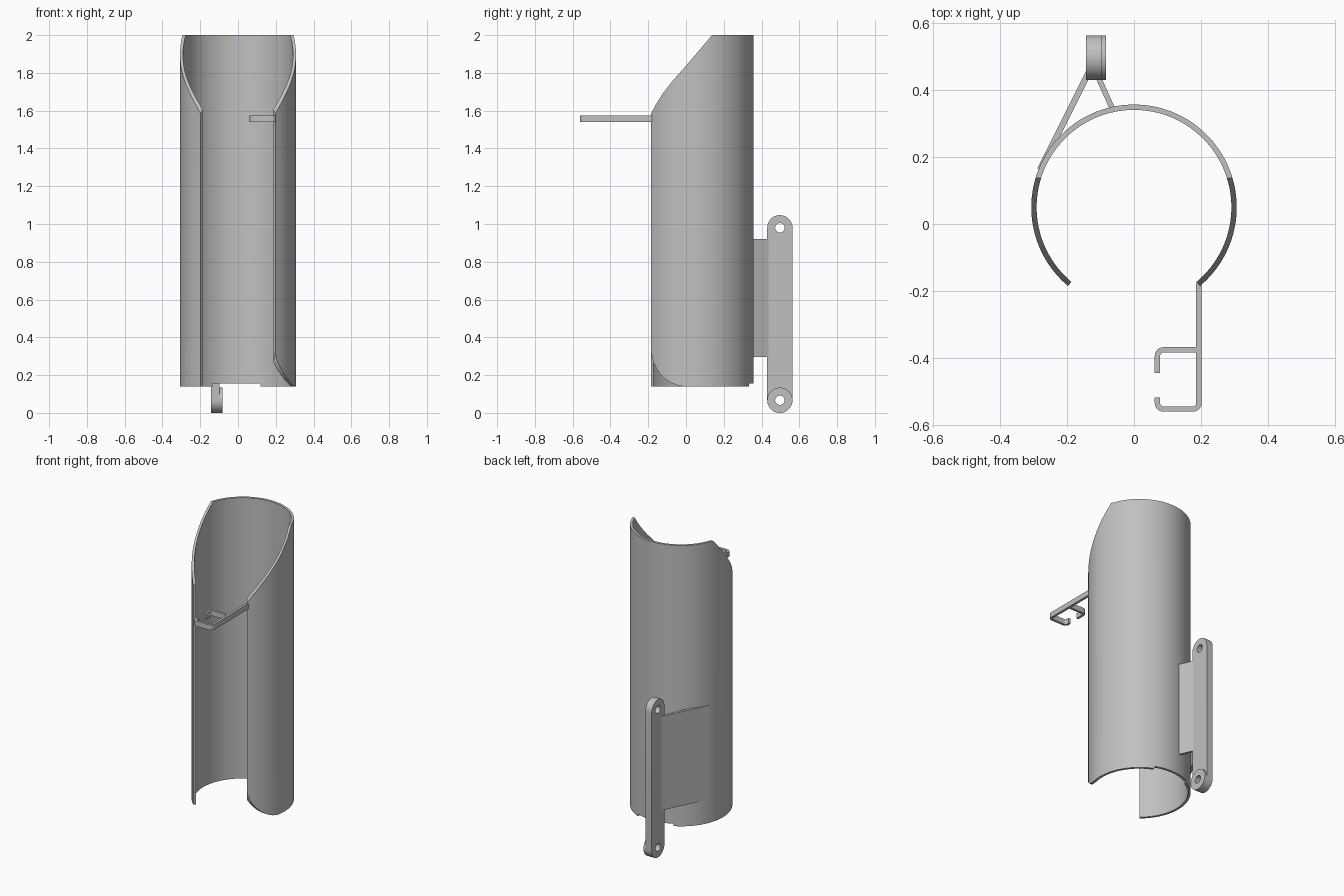
import bpy, bmesh
from math import sin, cos, pi, radians
from mathutils import Vector

cube = bpy.data.objects.get("Cube")
if cube:
    bpy.data.objects.remove(cube, do_unlink=True)

grey = bpy.data.materials.new("plain grey")
grey.use_nodes = True
COLOUR = (0.53, 0.53, 0.53, 1)
grey.diffuse_color = COLOUR
grey.node_tree.nodes["Principled BSDF"].inputs["Base Color"].default_value = COLOUR


def prism(name, outline, lo, hi, axis="z"):
    """Extrude an (x, y) outline along z, or a (y, z) outline along x."""
    bm = bmesh.new()
    place = (lambda p: (p[0], p[1], lo)) if axis == "z" else (lambda p: (lo, p[0], p[1]))
    face = bm.faces.new([bm.verts.new(place(p)) for p in outline])
    new = bmesh.ops.extrude_face_region(bm, geom=[face])["geom"]
    step = Vector((0, 0, hi - lo) if axis == "z" else (hi - lo, 0, 0))
    bmesh.ops.translate(bm, vec=step, verts=[g for g in new if isinstance(g, bmesh.types.BMVert)])
    bmesh.ops.recalc_face_normals(bm, faces=bm.faces)
    mesh = bpy.data.meshes.new(name)
    bm.to_mesh(mesh)
    bm.free()
    mesh.materials.append(grey)
    ob = bpy.data.objects.new(name, mesh)
    bpy.context.collection.objects.link(ob)
    return ob


def arc(cx, cy, rx, ry, start, end, n):
    steps = [radians(start + (end - start) * i / n) for i in range(n + 1)]
    return [(cx + rx * cos(t), cy + ry * sin(t)) for t in steps]


def rounded(path, r, n=6):
    """Replace the inner corners of a path with small curves."""
    pts = [Vector(p) for p in path]
    out = [pts[0]]
    for a, b, c in zip(pts, pts[1:], pts[2:]):
        u, v = (a - b).normalized(), (c - b).normalized()
        centre = b + (u + v) * r
        out += [centre - v * r * cos(t) - u * r * sin(t)
                for t in (i * pi / 2 / n for i in range(n + 1))]
    return out + [pts[-1]]


def ribbon(name, path, width, lo, hi):
    """Upright strip of constant thickness that follows a path."""
    pts = [Vector(p) for p in path]
    left, right = [], []
    for i, p in enumerate(pts):
        d = (pts[min(i + 1, len(pts) - 1)] - pts[max(i - 1, 0)]).normalized()
        side = Vector((-d.y, d.x)) * width / 2
        left.append(p + side)
        right.append(p - side)
    return prism(name, left + right[::-1], lo, hi)


def cut(ob, cutters):
    bpy.context.view_layer.objects.active = ob
    for c in cutters:
        c.hide_render = True
        mod = ob.modifiers.new("cut", "BOOLEAN")
        mod.operation, mod.solver, mod.object = "DIFFERENCE", "EXACT", c
        bpy.ops.object.modifier_apply(modifier=mod.name)
        bpy.data.objects.remove(c, do_unlink=True)


# Open tube with a sloping mouth, one rounded lower corner and a shallow notch
tube_y, outer, inner = 0.05, 0.307, 0.291
tube = prism("tube", arc(0, tube_y, outer, outer, -50, 230, 128)
             + arc(0, tube_y, inner, inner, 230, -50, 128), 0.14, 2)
slope = [(0.21, 2.08), (0.138, 2), (0.07, 1.92), (0, 1.838), (-0.07, 1.759),
         (-0.12, 1.695), (-0.16, 1.632), (-0.19, 1.575), (-0.5, 1.575), (-0.5, 2.08)]
corner = arc(0, 0.35, 0.187, 0.21, 180, 270, 24) + [(0, 0.05), (-0.4, 0.05), (-0.4, 0.35)]
cut(tube, [
    prism("mouth_cutter", slope, -1, 1, "x"),
    prism("corner_cutter", corner, 0.05, 1, "x"),
    prism("notch_cutter", [(-0.135, 0.2), (0.118, 0.2), (0.118, 0.5), (-0.135, 0.5)], 0.1, 0.155),
])

# Cable hook on the front edge
hook_z = (1.54, 1.575)
hook = [
    ribbon("hook_arm", rounded([(0.194, -0.175), (0.194, -0.553), (0.07, -0.553), (0.07, -0.518)],
                               0.018), 0.016, *hook_z),
    ribbon("hook_finger", rounded([(0.192, -0.376), (0.07, -0.376), (0.07, -0.446)],
                                  0.018), 0.016, *hook_z),
]

# Mounting bar with a raised lower boss and two pin holes
bar_y, bar_r, low, high = 0.497, 0.067, 0.067, 0.98


def pin_hole(z):
    return prism("hole_cutter", arc(bar_y, z, 0.025, 0.025, 0, 345, 23), -0.5, 0.5, "x")


bar = prism("mounting_bar", arc(bar_y, high, bar_r, bar_r, 0, 180, 24)
            + arc(bar_y, low, bar_r, bar_r, 180, 360, 24), -0.143, -0.097, "x")
cut(bar, [pin_hole(low), pin_hole(high)])
boss = prism("lower_boss", arc(bar_y, low, bar_r, bar_r, 0, 352.5, 47), -0.098, -0.083, "x")
cut(boss, [pin_hole(low)])

# Two plates that join the bar to the tube
plates = [
    ribbon("long_plate", [(-0.128, 0.468), (-0.281, 0.162)], 0.018, 0.297, 0.92),
    ribbon("short_plate", [(-0.112, 0.45), (-0.066, 0.348)], 0.016, 0.297, 0.92),
]

# Smooth the curved faces and keep the edges crisp
bpy.ops.object.select_all(action="DESELECT")
for ob in [tube, bar, boss] + hook + plates:
    ob.select_set(True)
bpy.context.view_layer.objects.active = tube
bpy.ops.object.shade_smooth_by_angle(angle=radians(30))
